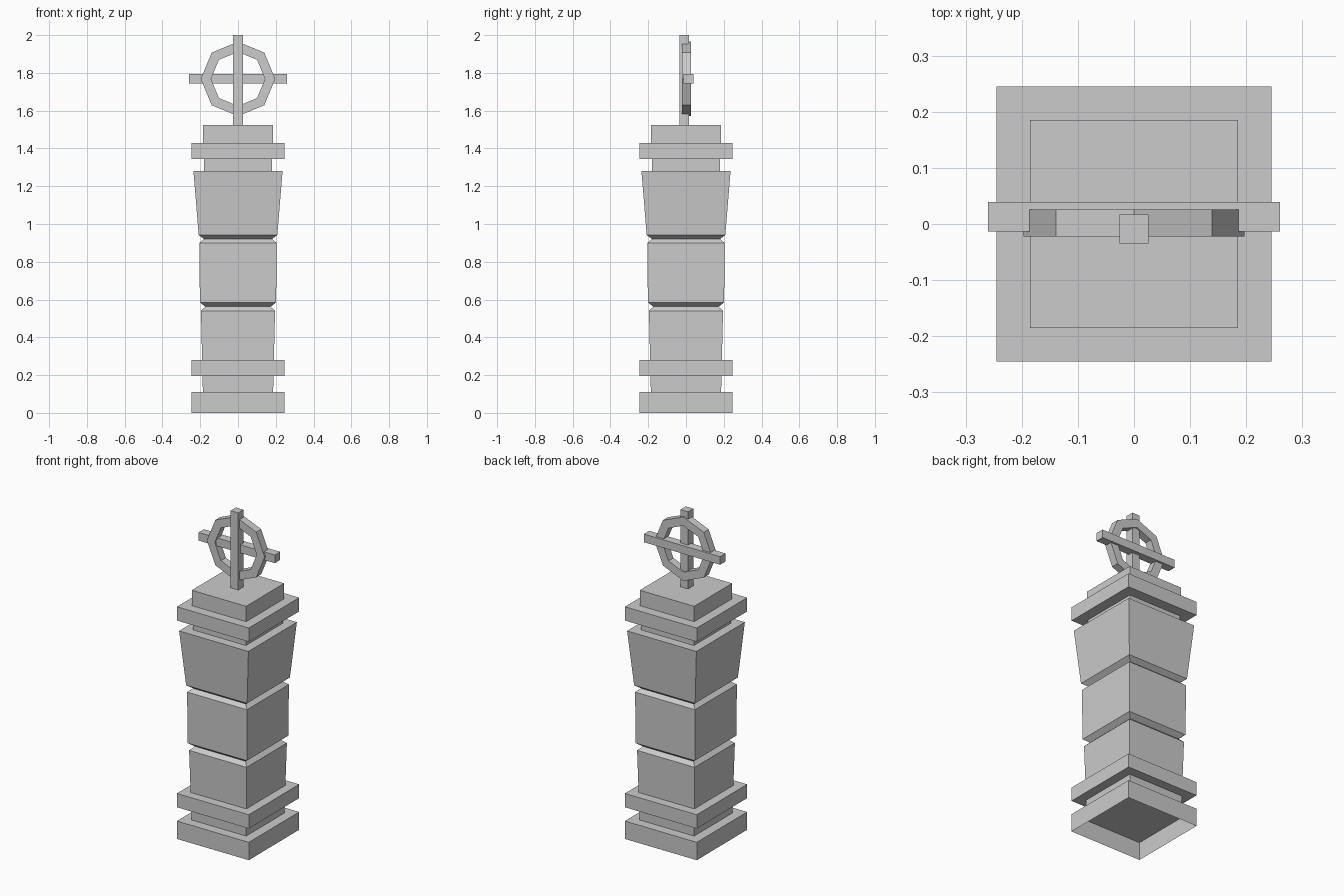
import bpy, bmesh, math

cube = bpy.data.objects.get("Cube")
if cube:
    bpy.data.objects.remove(cube, do_unlink=True)

# Single stone colour
stone = bpy.data.materials.new("stone_grey")
stone.use_nodes = True
GREY = (0.6, 0.6, 0.6, 1)
stone.diffuse_color = GREY
stone.node_tree.nodes["Principled BSDF"].inputs["Base Color"].default_value = GREY


def finish(name, bm):
    bmesh.ops.recalc_face_normals(bm, faces=bm.faces)
    mesh = bpy.data.meshes.new(name)
    bm.to_mesh(mesh)
    bm.free()
    mesh.materials.append(stone)
    obj = bpy.data.objects.new(name, mesh)
    bpy.context.collection.objects.link(obj)
    return obj


def square_tower(name, profile, open_bottom=False):
    """Stack square sections given as (half width, height)."""
    bm = bmesh.new()
    rings = []
    for w, z in profile:
        corners = ((-w, -w), (w, -w), (w, w), (-w, w))
        rings.append([bm.verts.new((x, y, z)) for x, y in corners])
    for low, high in zip(rings, rings[1:]):
        for i in range(4):
            j = (i + 1) % 4
            bm.faces.new((low[i], low[j], high[j], high[i]))
    bm.faces.new(rings[-1])
    if not open_bottom:
        bm.faces.new(rings[0][::-1])
    return finish(name, bm)


def box(name, x, y, z):
    """Box from (low, high) limits on each axis."""
    bm = bmesh.new()
    bmesh.ops.create_cube(bm, size=1)
    for v in bm.verts:
        v.co = [lim[0] if c < 0 else lim[1] for c, lim in zip(v.co, (x, y, z))]
    return finish(name, bm)


def ring(name, outer, inner, y0, y1, z, sides):
    """Flat-sided upright ring facing the front."""
    bm = bmesh.new()
    loops = []
    for i in range(sides):
        a = math.tau * i / sides
        section = ((outer, y0), (outer, y1), (inner, y1), (inner, y0))
        loops.append([bm.verts.new((r * math.cos(a), y, z + r * math.sin(a)))
                      for r, y in section])
    for i in range(sides):
        p, q = loops[i], loops[(i + 1) % sides]
        for k in range(4):
            m = (k + 1) % 4
            bm.faces.new((p[k], p[m], q[m], q[k]))
    return finish(name, bm)


# Plinth, hollow underneath
square_tower("plinth", [(0.245, 0), (0.245, 0.11)], open_bottom=True)

# Shaft with two chamfered grooves, flared top block and neck
square_tower("shaft", [
    (0.186, 0.11), (0.196, 0.54), (0.173, 0.562),
    (0.202, 0.585), (0.204, 0.9), (0.18, 0.92),
    (0.208, 0.942), (0.236, 1.28), (0.18, 1.28), (0.18, 1.345)])

# Slabs and cap block
for name, w, low, high in (("lower_slab", 0.245, 0.195, 0.28),
                           ("upper_slab", 0.245, 1.345, 1.43),
                           ("cap_block", 0.185, 1.43, 1.525)):
    square_tower(name, [(w, low), (w, high)])

# Ringed cross on top
box("cross_upright", (-0.026, 0.026), (-0.035, 0.017), (1.525, 2.0))
box("cross_arm", (-0.26, 0.26), (-0.013, 0.039), (1.745, 1.795))
ring("cross_ring", 0.197, 0.143, -0.022, 0.026, 1.768, 8)
